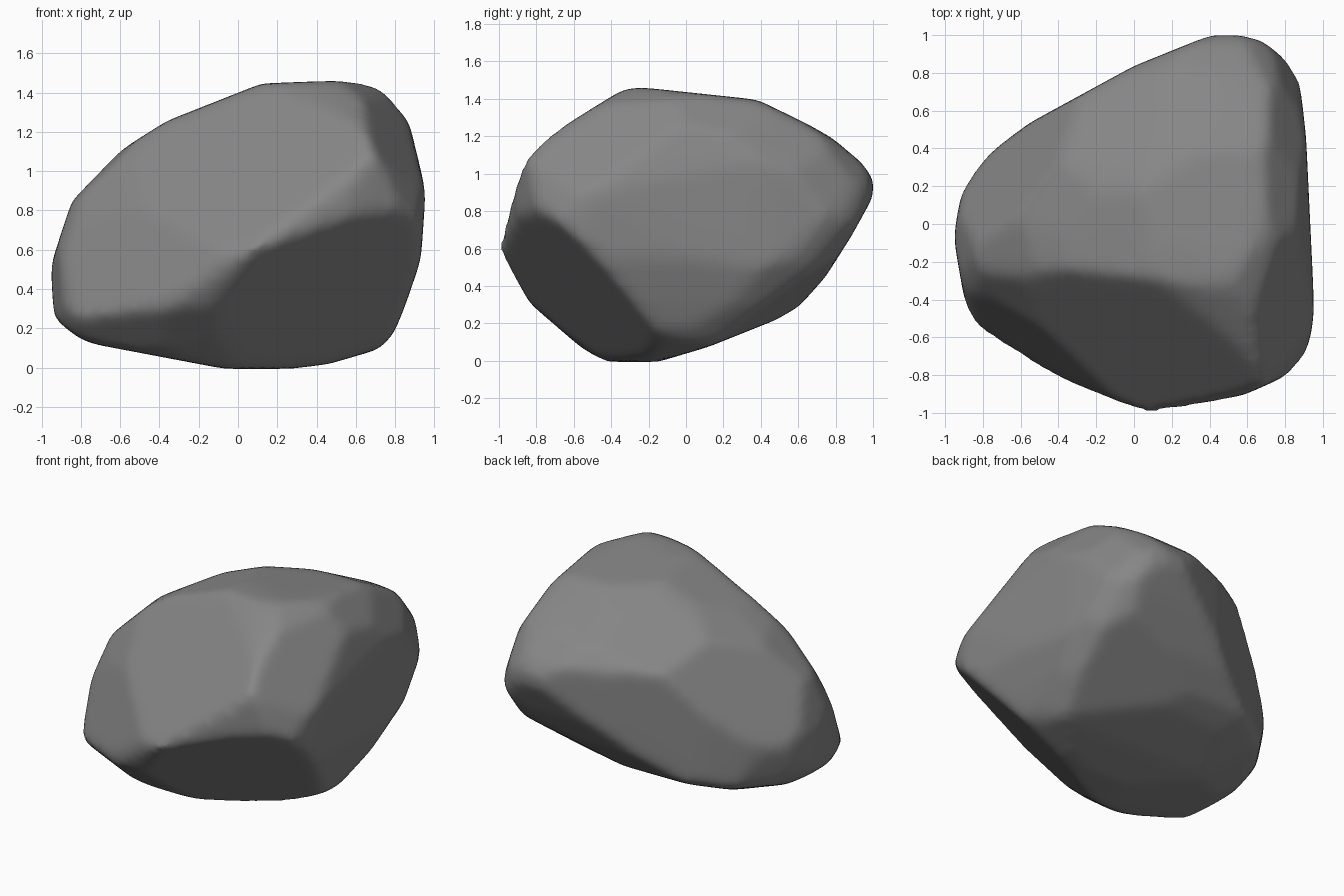
import bpy
import bmesh
from math import radians, sin, cos
from mathutils import Vector
from mathutils.geometry import convex_hull_2d

if "Cube" in bpy.data.objects:
    bpy.data.objects.remove(bpy.data.objects["Cube"])

bm = bmesh.new()
bmesh.ops.create_cube(bm, size=4)


def chop(co, normal):
    """Slice off everything beyond a plane and cap the cut."""
    bmesh.ops.bisect_plane(bm, geom=bm.verts[:] + bm.edges[:] + bm.faces[:], dist=1e-5,
                           plane_co=co, plane_no=normal, clear_outer=True)
    bmesh.ops.holes_fill(bm, edges=[e for e in bm.edges if e.is_boundary], sides=0)


def carve(turn, tilt, outline):
    """Trim the block to an outline seen from a given direction."""
    a, e = radians(turn), radians(tilt)
    right = Vector((cos(a), sin(a), 0))
    up = Vector((-sin(a) * sin(e), cos(a) * sin(e), cos(e)))
    pts = [Vector(p) for p in outline]
    ring = [pts[i] for i in convex_hull_2d(pts)]
    mid = sum(ring, Vector((0, 0))) / len(ring)
    for p, q in zip(ring, ring[1:] + ring[:1]):
        d = q - p
        n = Vector((d.y, -d.x)).normalized()
        if n.dot(p - mid) < 0:
            n = -n
        chop(right * p.x + up * p.y, right * n.x + up * n.y)


def facet(co, slope_x, slope_y, top=True):
    """Cut one broad sloping facet through a point."""
    n = Vector((-slope_x, -slope_y, 1)).normalized()
    chop(Vector(co), n if top else -n)


# Front, side and top outlines
carve(0, 0, [(-.95, .51), (-.93, .25), (-.8, .15), (-.73, .125), (-.07, 0), (.28, 0), (.45, .02),
             (.72, .1), (.79, .18), (.85, .33), (.925, .55), (.95, .9), (.85, 1.31),
             (.79, 1.38), (.6, 1.46), (.12, 1.44), (-.36, 1.25), (-.63, 1.08), (-.84, .85)])
carve(90, 0, [(-1, .6), (-.86, 1.09), (-.7, 1.22), (-.36, 1.43), (-.28, 1.46), (.38, 1.39),
              (.75, 1.21), (.94, 1.05), (1, .96), (.99, .87), (.88, .67), (.74, .45),
              (.57, .26), (.12, .08), (-.15, 0), (-.47, 0), (-.83, .31)])
carve(0, 90, [(-.95, -.07), (-.91, .16), (-.82, .31), (-.71, .41), (-.55, .53), (0, .83),
              (.42, 1), (.53, 1), (.67, .97), (.8, .87), (.87, .77), (.905, .46), (.95, -.48),
              (.91, -.69), (.85, -.78), (.58, -.9), (.08, -1), (-.32, -.84), (-.63, -.69),
              (-.81, -.58), (-.88, -.47)])

# Diagonal outlines
carve(35, 25, [(-.99, .24), (-.93, .61), (-.8, .9), (-.49, 1.14), (-.09, 1.29), (.17, 1.33),
               (.47, 1.31), (.84, 1.23), (1, 1.17), (1.12, 1), (1.155, .78), (1.05, .48),
               (.84, .17), (.61, -.08), (.26, -.18), (-.28, -.17), (-.65, -.02)])
carve(215, 25.5, [(-1.15, .64), (-1.055, .935), (-.85, 1.22), (-.565, 1.47), (-.25, 1.55),
                  (-.17, 1.54), (.155, 1.39), (.325, 1.25), (.65, .91), (.82, .655), (.97, .38),
                  (1.005, .25), (.89, .06), (.64, -.05), (.29, -.085), (.01, -.05), (-.4, .07),
                  (-1.03, .39), (-1.15, .56)])
carve(140, -28, [(-1.14, .69), (-1.05, .96), (-.665, 1.42), (-.277, 1.57), (-.05, 1.56),
                 (.18, 1.48), (.365, 1.37), (.663, 1.1), (.765, .87), (.83, .5), (.815, .26),
                 (.77, .05), (.57, -.17), (.263, -.29), (-.12, -.23), (-.44, -.08),
                 (-.74, .15), (-1.05, .51)])

# Broad facets
facet((.08, -1, .6), .55, -.98, top=False)   # front underside
facet((.08, -1, .6), .52, 1.15)              # front slope
facet((-.32, -.84, .41), 1.67, 2.34)         # front left slope
facet((.62, -.3, 1.46), -1.38, .5)           # front right shoulder
facet((-.31, .6, 1.07), .4, -.5)             # back of the crown
facet((-.31, .6, 1.07), 1.54, -.85)          # back left shoulder

# Rebuild a clean convex skin
bmesh.ops.remove_doubles(bm, verts=bm.verts, dist=.008)
bmesh.ops.delete(bm, geom=bm.faces[:] + bm.edges[:], context='EDGES_FACES')
bmesh.ops.convex_hull(bm, input=bm.verts)
bmesh.ops.delete(bm, geom=[v for v in bm.verts if not v.link_faces], context='VERTS')
bmesh.ops.recalc_face_normals(bm, faces=bm.faces)

mesh = bpy.data.meshes.new("boulder")
bm.to_mesh(mesh)
bm.free()
boulder = bpy.data.objects.new("boulder", mesh)
bpy.context.collection.objects.link(boulder)

# Dark stone colour
stone = bpy.data.materials.new("stone")
stone.diffuse_color = (.24, .24, .24, 1)
stone.use_nodes = True
stone.node_tree.nodes["Principled BSDF"].inputs["Base Color"].default_value = stone.diffuse_color
mesh.materials.append(stone)

# Worn edges: even mesh, softened, then swelled back to size
remesh = boulder.modifiers.new("even_mesh", 'REMESH')
remesh.mode = 'VOXEL'
remesh.voxel_size = .03
remesh.use_smooth_shade = True
smooth = boulder.modifiers.new("worn_edges", 'SMOOTH')
smooth.factor = .5
smooth.iterations = 14
swell = boulder.modifiers.new("swell", 'DISPLACE')
swell.mid_level = 0
swell.strength = .006
